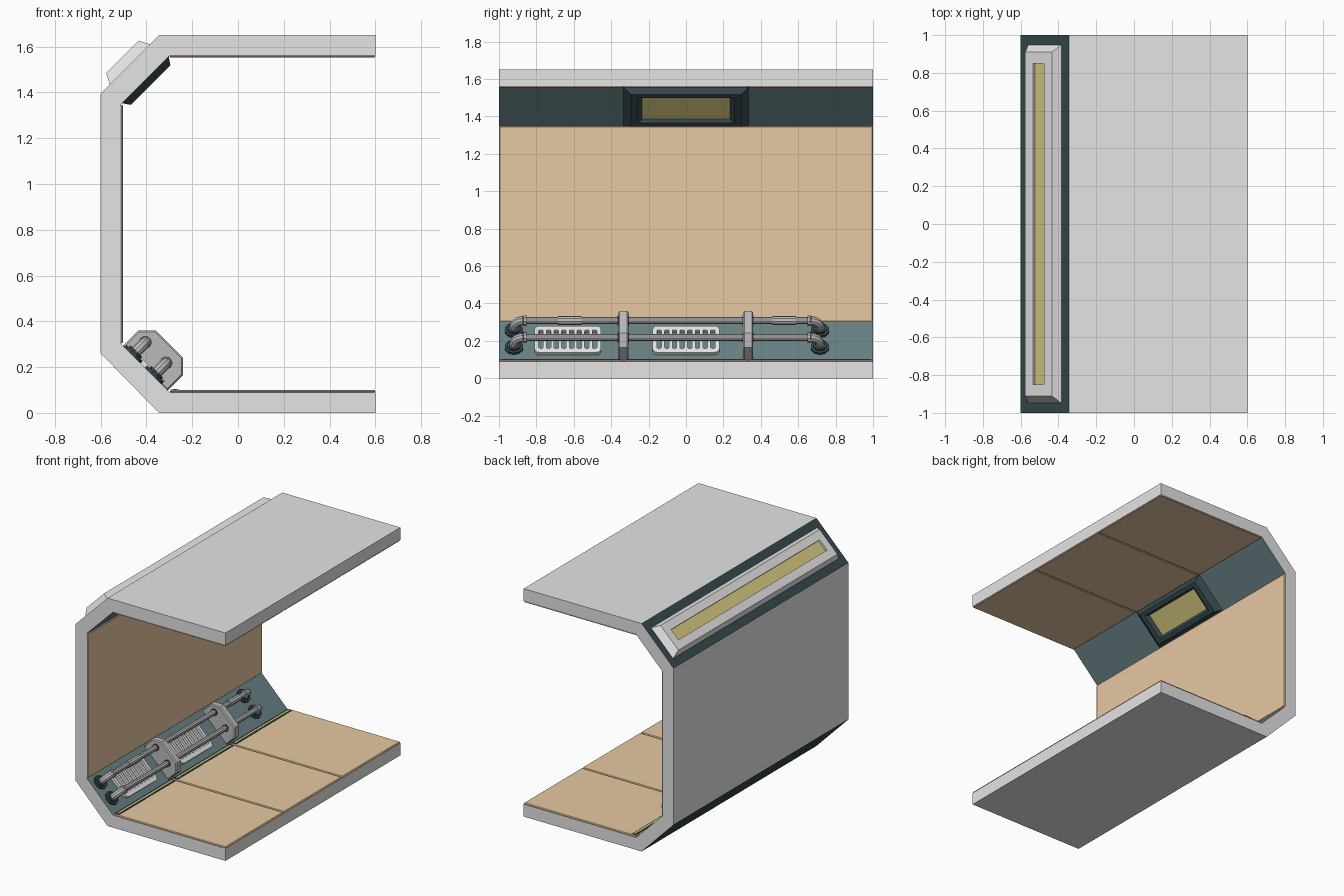
import bpy, bmesh, math
from mathutils import Matrix, Vector

if "Cube" in bpy.data.objects:
    bpy.data.objects.remove(bpy.data.objects["Cube"])


def mat(name, r, g, b):
    m = bpy.data.materials.new(name)
    m.diffuse_color = (r, g, b, 1)
    m.use_nodes = True
    m.node_tree.nodes["Principled BSDF"].inputs["Base Color"].default_value = m.diffuse_color
    return m


GREY = mat("shell_grey", 0.78, 0.78, 0.78)
TAN = mat("panel_tan", 0.80, 0.58, 0.365)
TEAL = mat("teal", 0.14, 0.22, 0.235)
DARK = mat("dark_teal", 0.036, 0.068, 0.076)
GLOW = mat("lamp_yellow", 0.68, 0.59, 0.22)
METAL = mat("pipe_metal", 0.50, 0.50, 0.50)
PALE = mat("pale_grey", 0.80, 0.78, 0.80)


def slope(x, z, deg):
    """Frame on a slanted wall: local Z is the outward normal, Y runs along the hall."""
    return Matrix.Translation((x, 0, z)) @ Matrix.Rotation(math.radians(deg), 4, 'Y')


OUTER_TOP = slope(-0.4725, 1.5225, -45)
INNER_TOP = slope(-0.405, 1.455, 135)
INNER_LOW = slope(-0.405, 0.195, 45)


def finish(name, bm, mats, mw=Matrix(), smooth=False):
    bmesh.ops.recalc_face_normals(bm, faces=bm.faces)
    me = bpy.data.meshes.new(name)
    for m in mats:
        me.materials.append(m)
    bm.to_mesh(me)
    bm.free()
    return link(name, me, mw, smooth)


def link(name, me, mw=Matrix(), smooth=False):
    ob = bpy.data.objects.new(name, me)
    bpy.context.scene.collection.objects.link(ob)
    ob.matrix_world = mw
    if smooth:
        bpy.ops.object.select_all(action='DESELECT')
        ob.select_set(True)
        bpy.context.view_layer.objects.active = ob
        bpy.ops.object.shade_smooth_by_angle(angle=math.radians(35))
    return ob


def box(name, lo, hi, m, bevel=0.0):
    bm = bmesh.new()
    bmesh.ops.create_cube(bm, size=1)
    for v in bm.verts:
        v.co = [lo[i] + (v.co[i] + 0.5) * (hi[i] - lo[i]) for i in range(3)]
    if bevel:
        bmesh.ops.bevel(bm, geom=bm.edges[:], offset=bevel, segments=1, affect='EDGES')
    return finish(name, bm, [m])


def extrude(name, pts, y0, y1, mats, side_idx=None, mw=Matrix(), bevel=0.0):
    """Extrude an xz profile along y, with one material index per profile edge."""
    bm = bmesh.new()
    a = [bm.verts.new((x, y0, z)) for x, z in pts]
    b = [bm.verts.new((x, y1, z)) for x, z in pts]
    caps = [bm.faces.new(a), bm.faces.new(b)]
    for i in range(len(pts)):
        j = (i + 1) % len(pts)
        f = bm.faces.new((a[i], a[j], b[j], b[i]))
        f.material_index = side_idx[i] if side_idx else 0
    if bevel:
        edges = list({e for f in caps for e in f.edges})
        bmesh.ops.bevel(bm, geom=edges, offset=bevel, segments=1, affect='EDGES')
    return finish(name, bm, mats, mw)


def lamp(name, rings, mats, mw):
    """Stack of rectangular rings (half width, half length, height) capped by a glowing pane."""
    bm = bmesh.new()
    loops = [[bm.verts.new((sx * u, sy * y, n)) for sx, sy in ((-1, -1), (1, -1), (1, 1), (-1, 1))]
             for u, y, n in rings]
    for p, q in zip(loops, loops[1:]):
        for i in range(4):
            j = (i + 1) % 4
            bm.faces.new((p[i], p[j], q[j], q[i]))
    bm.faces.new(loops[-1]).material_index = 1
    bm.faces.new(loops[0][::-1])
    return finish(name, bm, mats, mw)


def curve_mesh(name, paths, m, mw, dims='3D', cyclic=False, smooth=True, **props):
    """Build poly splines, turn them into a mesh and place it."""
    cu = bpy.data.curves.new(name + "_path", 'CURVE')
    cu.dimensions = dims
    cu.materials.append(m)
    for pts in paths:
        s = cu.splines.new('POLY')
        s.points.add(len(pts) - 1)
        for p, c in zip(s.points, pts):
            p.co = (*c, 1)
        s.use_cyclic_u = cyclic
    for k, v in props.items():
        setattr(cu, k, v)
    tmp = bpy.data.objects.new("tmp", cu)
    bpy.context.scene.collection.objects.link(tmp)
    dg = bpy.context.evaluated_depsgraph_get()
    me = bpy.data.meshes.new_from_object(tmp.evaluated_get(dg))
    bpy.data.objects.remove(tmp)
    me.materials.clear()
    me.materials.append(m)
    return link(name, me, mw, smooth)


def tube(name, pts, r, m):
    return curve_mesh(name, [pts], m, INNER_LOW, bevel_depth=r, bevel_resolution=3, use_fill_caps=True)


# C-shaped hall section: grey shell, tan flats and teal slants inside, dark slants outside
profile = [(0.6, 0), (-0.345, 0), (-0.6, 0.26), (-0.6, 1.395), (-0.345, 1.65), (0.6, 1.65),
           (0.6, 1.56), (-0.30, 1.56), (-0.51, 1.35), (-0.51, 0.30), (-0.30, 0.09), (0.6, 0.09)]
extrude("hall_shell", profile, -1, 1, [GREY, TAN, TEAL, DARK],
        [0, 3, 0, 3, 0, 0, 1, 2, 1, 2, 1, 0])

# Lining panels and the striped floor edge
box("wall_panel", (-0.511, -1, 0.302), (-0.503, 1, 1.348), TAN, 0.005)
for i in range(3):
    y0, y1 = -1 + i * 2 / 3 + 0.003 * (i > 0), -1 + (i + 1) * 2 / 3 - 0.003 * (i < 2)
    box(f"floor_panel_{i}", (-0.298, y0, 0.088), (0.6, y1, 0.1), TAN, 0.005)
    box(f"ceiling_panel_{i}", (-0.30, y0, 1.552), (0.6, y1, 1.562), TAN, 0.0045)
    box(f"floor_edge_strip_{i}", (-0.292, y0 + 0.01, 0.098), (-0.258, y1 - 0.01, 0.102), DARK)
    box(f"floor_edge_light_{i}", (-0.282, y0 + 0.02, 0.1), (-0.268, y1 - 0.02, 0.104), GLOW)

# Lamps on the upper slant, outside and inside
lamp("outer_lamp", [(0.125, 0.95, -0.002), (0.1, 0.91, 0.046), (0.042, 0.85, 0.046), (0.042, 0.85, 0.031)],
     [PALE, GLOW], OUTER_TOP)
lamp("inner_lamp", [(0.146, 0.337, -0.002), (0.122, 0.295, 0.033), (0.096, 0.258, 0.033), (0.082, 0.235, 0.016)],
     [DARK, GLOW], INNER_TOP)

# Pipes with elbows, rings and wall flanges
Y0, Y1, H, R = -0.92, 0.716, 0.08, 0.05
for tag, u in (("upper", -0.08), ("lower", 0.048)):
    tube(f"{tag}_pipe", [(u, Y0 + R, H), (u, Y1 - R, H)], 0.019, METAL)
    for end, ye, s in (("front", Y0, 1), ("back", Y1, -1)):
        arc = [(u, ye + s * R * (1 - math.cos(t * math.pi / 12)), H - R + R * math.sin(t * math.pi / 12))
               for t in range(7)]
        tube(f"{tag}_{end}_elbow", [(u, ye, 0)] + arc, 0.025, METAL)
        tube(f"{tag}_{end}_ring", [(u, ye + s * R, H), (u, ye + s * (R + 0.016), H)], 0.029, METAL)
        tube(f"{tag}_{end}_flange", [(u, ye, -0.002), (u, ye, 0.014)], 0.05, DARK)
        tube(f"{tag}_{end}_flange_neck", [(u, ye, 0.01), (u, ye, 0.026)], 0.036, DARK)
    for k, y in enumerate((-0.335, 0.332)):
        tube(f"{tag}_clamp_collar_{k}", [(u, y - 0.03, H), (u, y + 0.03, H)], 0.027, DARK)
for k, y in enumerate((-0.622, 0.525)):
    tube(f"pipe_sleeve_{k}", [(-0.08, y - 0.062, H), (-0.08, y + 0.062, H)], 0.024, METAL)

# Pipe clamps
clamp = [(-0.138, -0.002), (-0.138, 0.095), (-0.084, 0.149), (0.084, 0.149), (0.138, 0.095), (0.138, -0.002)]
for k, y in enumerate((-0.335, 0.332)):
    extrude(f"pipe_clamp_{k}", clamp, y - 0.027, y + 0.027, [METAL], mw=INNER_LOW, bevel=0.007)


def rounded(cu, cy, hu, hy, r):
    """Rounded rectangle outline."""
    pts = []
    for q, (sx, sy) in enumerate(((1, 1), (-1, 1), (-1, -1), (1, -1))):
        for t in range(4):
            a = (q + t / 3) * math.pi / 2
            pts.append((cu + sx * (hu - r) + r * math.cos(a), cy + sy * (hy - r) + r * math.sin(a), 0))
    return pts


# Slotted vent grilles behind the pipes
for k, y in enumerate((-0.632, 0.0)):
    outlines = [rounded(0, y, 0.1, 0.178, 0.025)]
    outlines += [rounded(0, y + (i - 3.5) * 0.041, 0.07, 0.012, 0.008) for i in range(8)]
    curve_mesh(f"vent_grille_{k}", outlines, PALE, INNER_LOW @ Matrix.Translation((0, 0, 0.01)),
               dims='2D', cyclic=True, smooth=False, fill_mode='BOTH', extrude=0.011)
